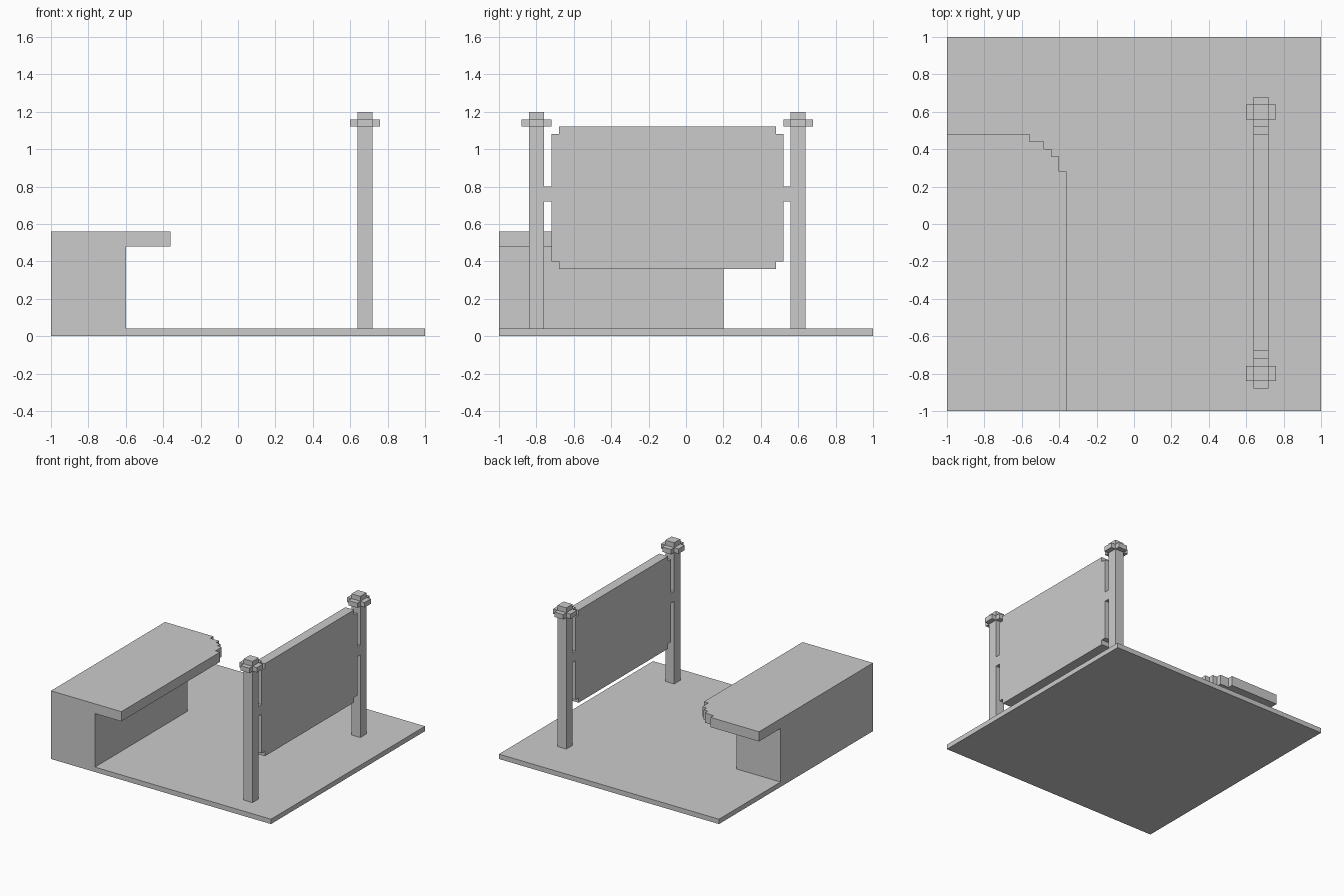
import bpy, bmesh
from mathutils import Vector

if "Cube" in bpy.data.objects:
    bpy.data.objects.remove(bpy.data.objects["Cube"])


def prism(name, outline, lo, hi, along='z'):
    """Extrude a flat outline along z (outline in x, y) or x (outline in y, z)."""
    bm = bmesh.new()
    place = (lambda a, b: (a, b, lo)) if along == 'z' else (lambda a, b: (lo, a, b))
    face = bm.faces.new([bm.verts.new(place(a, b)) for a, b in outline])
    shift = Vector((0, 0, hi - lo)) if along == 'z' else Vector((hi - lo, 0, 0))
    extruded = bmesh.ops.extrude_face_region(bm, geom=[face], use_keep_orig=True)
    verts = [v for v in extruded['geom'] if isinstance(v, bmesh.types.BMVert)]
    bmesh.ops.translate(bm, verts=verts, vec=shift)
    bmesh.ops.recalc_face_normals(bm, faces=bm.faces)
    mesh = bpy.data.meshes.new(name)
    bm.to_mesh(mesh)
    bm.free()
    obj = bpy.data.objects.new(name, mesh)
    bpy.context.collection.objects.link(obj)
    return obj


def rect(a0, a1, b0, b1):
    return [(a0, b0), (a1, b0), (a1, b1), (a0, b1)]


def notched(a0, a1, b0, b1, n, m):
    """Rectangle with an n by m square step cut from every corner."""
    return [(a0 + n, b0), (a1 - n, b0), (a1 - n, b0 + m), (a1, b0 + m),
            (a1, b1 - m), (a1 - n, b1 - m), (a1 - n, b1), (a0 + n, b1),
            (a0 + n, b1 - m), (a0, b1 - m), (a0, b0 + m), (a0 + n, b0 + m)]


# Floor slab
prism("floor_slab", rect(-1, 1, -1, 1), 0, 0.04)

# Counter: solid body and an overhanging top with a stepped round corner
prism("counter_body", rect(-1, -0.6, -1, 0.2), 0.04, 0.48)
corner = [(-0.36, 0.28), (-0.40, 0.28), (-0.40, 0.36), (-0.44, 0.36), (-0.44, 0.40),
          (-0.48, 0.40), (-0.48, 0.44), (-0.56, 0.44), (-0.56, 0.48)]
prism("counter_top", [(-1, -1), (-0.36, -1)] + corner + [(-1, 0.48)], 0.48, 0.56)

# Sign board with notched corners
X0, X1, MID_Y = 0.64, 0.72, -0.10
prism("sign_board", notched(-0.72, 0.52, 0.36, 1.12, 0.04, 0.04), X0, X1, 'x')

# Posts with cross-shaped caps, and brackets holding the board
for side, label in ((-1, "front"), (1, "back")):
    y = MID_Y + side * 0.70
    prism(label + "_post", rect(X0, X1, y - 0.04, y + 0.04), 0.04, 1.20)
    prism(label + "_post_cap", notched(0.60, 0.76, y - 0.08, y + 0.08, 0.04, 0.04), 1.12, 1.16)
    b = MID_Y + side * 0.64
    prism(label + "_bracket", rect(b - 0.02, b + 0.02, 0.72, 0.80), X0, X1, 'x')
